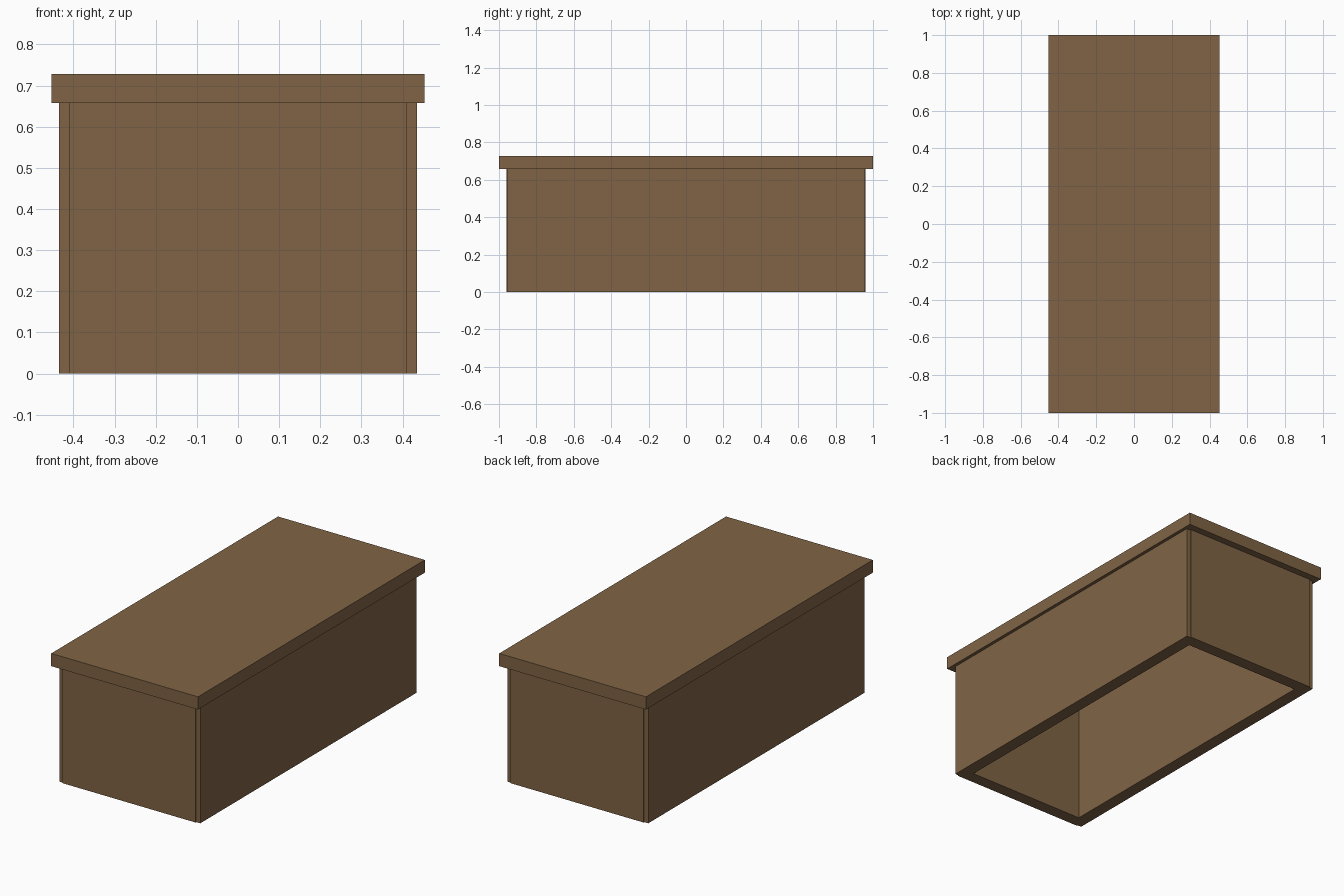
import bpy

if "Cube" in bpy.data.objects:
    bpy.data.objects.remove(bpy.data.objects["Cube"])

wood = bpy.data.materials.new("brown_wood")
wood.diffuse_color = (0.216, 0.127, 0.060, 1)
wood.use_nodes = True
wood.node_tree.nodes["Principled BSDF"].inputs["Base Color"].default_value = wood.diffuse_color


def board(name, x, y, z):
    """Box spanning the given (min, max) ranges."""
    bpy.ops.mesh.primitive_cube_add(size=1, location=[(a + b) / 2 for a, b in (x, y, z)])
    ob = bpy.context.object
    ob.name = name
    ob.scale = [b - a for a, b in (x, y, z)]
    bpy.ops.object.transform_apply(location=False, rotation=False, scale=True)
    ob.data.materials.append(wood)
    return ob


T = 0.071       # board thickness
H = 0.657       # height of the walls
SIDE_X = 0.435  # outer face of the long sides
SIDE_Y = 0.954  # ends of the long sides
END_X = 0.41    # half width of the end panels
END_Y = 0.96    # outer face of the end panels

# Overhanging lid
board("lid", (-0.453, 0.453), (-1, 1), (H, H + T))

# Long side walls
board("right_side", (SIDE_X - T, SIDE_X), (-SIDE_Y, SIDE_Y), (0, H))
board("left_side", (-SIDE_X, T - SIDE_X), (-SIDE_Y, SIDE_Y), (0, H))

# End panels, slightly proud of the side walls; the bottom stays open
board("front_end", (-END_X, END_X), (-END_Y, T - END_Y), (0, H))
board("back_end", (-END_X, END_X), (END_Y - T, END_Y), (0, H))
